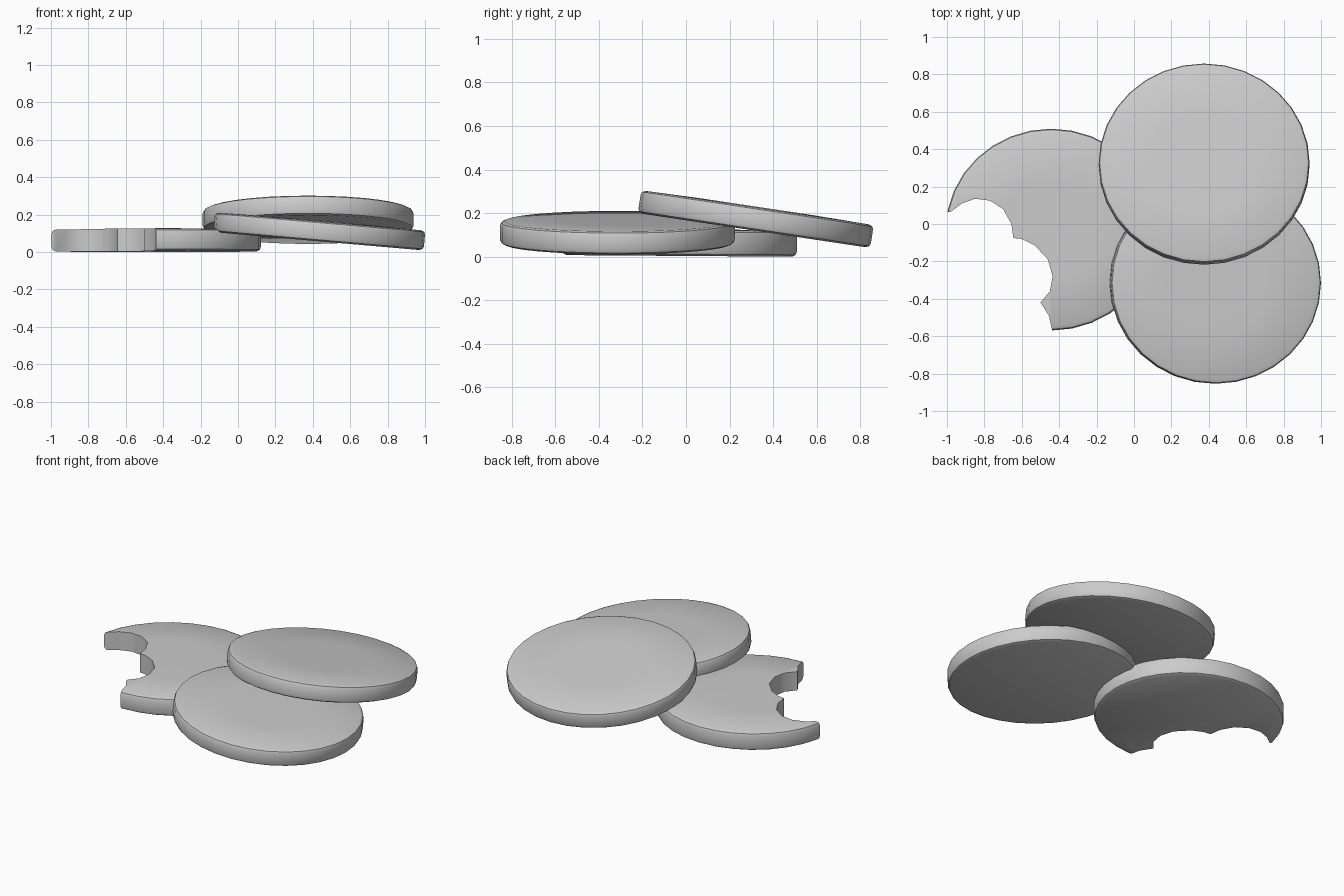
import bpy, bmesh, math
from mathutils import Matrix

if "Cube" in bpy.data.objects:
    bpy.data.objects.remove(bpy.data.objects["Cube"])

SIDES = 32
# (radius factor, height): bottom rim, side wall, rounded top rim, slight dome
PROFILE = [(0.96, 0.0), (0.99, 0.008), (1.0, 0.022), (1.0, 0.088),
           (0.99, 0.102), (0.96, 0.109), (0.5, 0.113)]


def finish(obj, angle=40):
    bpy.ops.object.select_all(action='DESELECT')
    obj.select_set(True)
    bpy.context.view_layer.objects.active = obj
    bpy.ops.object.shade_smooth_by_angle(angle=math.radians(angle))


def mesh_object(name, bm):
    bmesh.ops.recalc_face_normals(bm, faces=bm.faces)
    mesh = bpy.data.meshes.new(name)
    bm.to_mesh(mesh)
    bm.free()
    obj = bpy.data.objects.new(name, mesh)
    bpy.context.collection.objects.link(obj)
    return obj


def cookie(name, centre, tilt_x=0.0, tilt_y=0.0, thick=1.0):
    """Slightly oval disc with rounded rims, tilted about its mid-height."""
    bm = bmesh.new()
    rings = []
    for r, z in PROFILE:
        ring = []
        for i in range(SIDES):
            a = 2 * math.pi * i / SIDES
            ring.append(bm.verts.new((0.564 * r * math.cos(a),
                                      0.539 * r * math.sin(a), (z - 0.055) * thick)))
        rings.append(ring)
    for lo, hi in zip(rings, rings[1:]):
        for i in range(SIDES):
            j = (i + 1) % SIDES
            bm.faces.new((lo[i], lo[j], hi[j], hi[i]))
    bm.faces.new(rings[0][::-1])
    bm.faces.new(rings[-1])
    rot = Matrix.Rotation(tilt_x, 4, 'X') @ Matrix.Rotation(tilt_y, 4, 'Y')
    bm.transform(Matrix.Translation(centre) @ rot)
    return mesh_object(name, bm)


# Two whole cookies leaning on the stack
finish(cookie("right_front_cookie", (0.435, -0.315, 0.111), tilt_y=0.087, thick=0.97))
finish(cookie("top_cookie", (0.375, 0.32, 0.173), tilt_x=-0.149, thick=0.97))

# Bitten cookie lying flat
bitten = cookie("bitten_cookie", (-0.442, -0.03, 0.063), tilt_x=-0.007, thick=1.08)

# Bite outline: two scalloped arcs and a small nibble
BITE = [(-1.2, 0.05), (-1.0, 0.062), (-0.98, 0.065), (-0.92, 0.11), (-0.85, 0.135), (-0.77, 0.125),
        (-0.70, 0.08), (-0.655, 0.0), (-0.645, -0.075), (-0.60, -0.08), (-0.53, -0.115),
        (-0.46, -0.19), (-0.435, -0.28), (-0.45, -0.36), (-0.50, -0.42),
        (-0.455, -0.49), (-0.437, -0.57), (-0.437, -0.8), (-1.2, -0.8)]
bm = bmesh.new()
base = bm.faces.new([bm.verts.new((x, y, -0.2)) for x, y in BITE])
ext = bmesh.ops.extrude_face_region(bm, geom=[base])
bmesh.ops.translate(bm, vec=(0, 0, 0.6),
                    verts=[v for v in ext["geom"] if isinstance(v, bmesh.types.BMVert)])
cutter = mesh_object("bite_cutter", bm)
cutter.hide_render = True

mod = bitten.modifiers.new("bite", 'BOOLEAN')
mod.operation = 'DIFFERENCE'
mod.solver = 'EXACT'
mod.object = cutter
bpy.ops.object.select_all(action='DESELECT')
bitten.select_set(True)
bpy.context.view_layer.objects.active = bitten
bpy.ops.object.modifier_apply(modifier="bite")
bpy.data.objects.remove(cutter)
finish(bitten)
